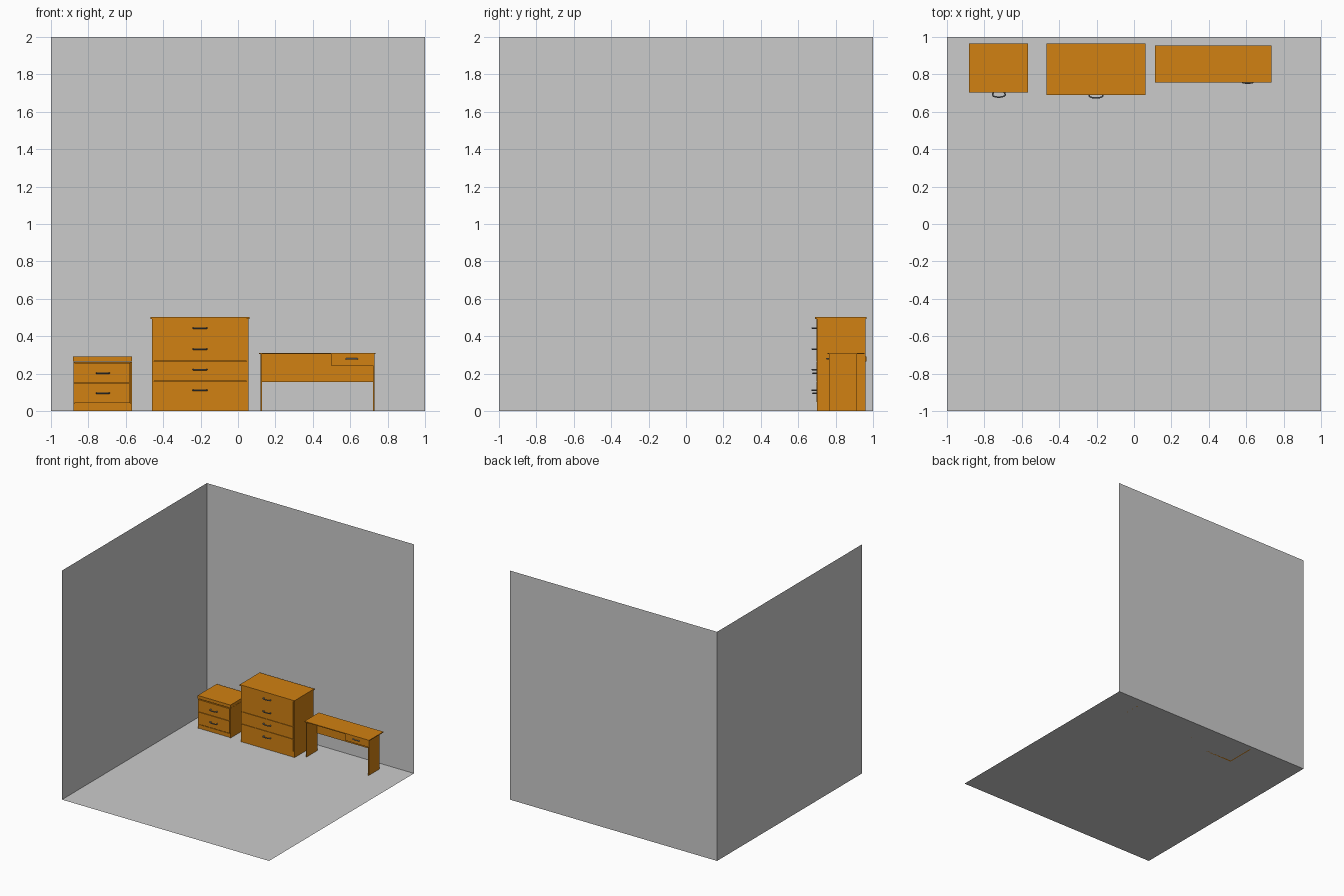
import bpy, bmesh
from mathutils import Vector

if "Cube" in bpy.data.objects:
    bpy.data.objects.remove(bpy.data.objects["Cube"])


def material(name, rgb):
    m = bpy.data.materials.new(name)
    m.diffuse_color = (*rgb, 1)
    m.use_nodes = True
    m.node_tree.nodes["Principled BSDF"].inputs["Base Color"].default_value = m.diffuse_color
    return m


GREY = material("wall_grey", (0.6, 0.6, 0.6))
WOOD = material("orange_wood", (0.64, 0.22, 0.006))
METAL = material("handle_metal", (0.22, 0.24, 0.26))


def finish(name, mesh, mat):
    ob = bpy.data.objects.new(name, mesh)
    mesh.materials.append(mat)
    bpy.context.collection.objects.link(ob)
    return ob


def box(name, x, y, z, mat=WOOD):
    """Box from (min, max) ranges."""
    bm = bmesh.new()
    bmesh.ops.create_cube(bm, size=1)
    for v in bm.verts:
        v.co = Vector([r[0] if c < 0 else r[1] for c, r in zip(v.co, (x, y, z))])
    me = bpy.data.meshes.new(name)
    bm.to_mesh(me)
    bm.free()
    return finish(name, me, mat)


def sheet(name, corners):
    me = bpy.data.meshes.new(name)
    me.from_pydata(corners, [], [(0, 1, 2, 3)])
    return finish(name, me, GREY)


def handle(name, x, y, z, half_width, depth):
    """Bowed bar pull, fixed to the drawer front at y."""
    cu = bpy.data.curves.new(name, 'CURVE')
    cu.dimensions = '3D'
    cu.bevel_depth = 0.004
    cu.bevel_resolution = 2
    cu.use_fill_caps = True
    prof = [(-0.8, -0.1), (-0.95, 0.25), (-1, 0.5), (-0.85, 0.78), (-0.5, 0.95),
            (0, 1), (0.5, 0.95), (0.85, 0.78), (1, 0.5), (0.95, 0.25), (0.8, -0.1)]
    sp = cu.splines.new('POLY')
    sp.points.add(len(prof) - 1)
    for p, (u, d) in zip(sp.points, prof):
        p.co = (x + u * (half_width - 0.004), y - d * (depth - 0.004), z, 1)
    ob = bpy.data.objects.new(name, cu)
    cu.materials.append(METAL)
    bpy.context.collection.objects.link(ob)
    bpy.ops.object.select_all(action='DESELECT')
    ob.select_set(True)
    bpy.context.view_layer.objects.active = ob
    bpy.ops.object.convert(target='MESH')
    bpy.ops.object.shade_smooth_by_angle()


# Room: floor and two walls
sheet("floor", [(-1, -1, 0), (1, -1, 0), (1, 1, 0), (-1, 1, 0)])
sheet("back_wall", [(-1, 1, 0), (1, 1, 0), (1, 1, 2), (-1, 1, 2)])
sheet("left_wall", [(-1, -1, 0), (-1, 1, 0), (-1, 1, 2), (-1, -1, 2)])

# Nightstand: carcass, top, plinth and two drawers
ny = (0.706, 0.96)
box("nightstand_left_side", (-0.88, -0.873), ny, (0.002, 0.262))
box("nightstand_right_side", (-0.574, -0.567), ny, (0.002, 0.262))
box("nightstand_core", (-0.873, -0.574), (0.715, 0.96), (0.016, 0.262))
box("nightstand_top", (-0.882, -0.566), (0.704, 0.965), (0.264, 0.291))
box("nightstand_rail", (-0.873, -0.574), (0.709, 0.72), (0.016, 0.037))
box("nightstand_plinth", (-0.873, -0.574), (0.712, 0.722), (0.002, 0.016))
for i, z in enumerate([(0.043, 0.148), (0.152, 0.257)]):
    box(f"nightstand_drawer_{i + 1}", (-0.876, -0.576), (0.703, 0.72), z)
    handle(f"nightstand_handle_{i + 1}", -0.722, 0.703, (0.096, 0.203)[i], 0.038, 0.029)

# Chest of drawers
cy = (0.7, 0.96)
box("chest_left_side", (-0.459, -0.449), cy, (0, 0.491))
box("chest_right_side", (0.046, 0.056), cy, (0, 0.491))
box("chest_core", (-0.449, 0.046), (0.71, 0.96), (0.048, 0.491))
box("chest_plinth", (-0.449, 0.046), (0.702, 0.715), (0, 0.048))
box("chest_top", (-0.467, 0.062), (0.69, 0.965), (0.491, 0.502))
edges = [0.05, 0.161, 0.268, 0.378, 0.491]
for i, hz in enumerate([0.112, 0.222, 0.332, 0.444]):
    top = edges[i + 1] - (0.003 if i < 2 else 0)
    box(f"chest_drawer_{i + 1}", (-0.459, 0.045), (0.697, 0.715), (edges[i], top))
    handle(f"chest_handle_{i + 1}", -0.203, 0.697, hz, 0.041, 0.027)

# Desk: top, panel legs, rear panel and one drawer
box("desk_top", (0.112, 0.736), (0.757, 0.955), (0.304, 0.311))
for name, x in (("left", 0.121), ("right", 0.722)):
    box(f"desk_{name}_leg", (x, x + 0.007), (0.763, 0.913), (0, 0.304))
box("desk_rear_panel", (0.128, 0.722), (0.905, 0.912), (0.155, 0.304))
box("desk_drawer", (0.498, 0.722), (0.763, 0.9), (0.245, 0.304))
handle("desk_handle", 0.608, 0.763, 0.279, 0.034, 0.014)
